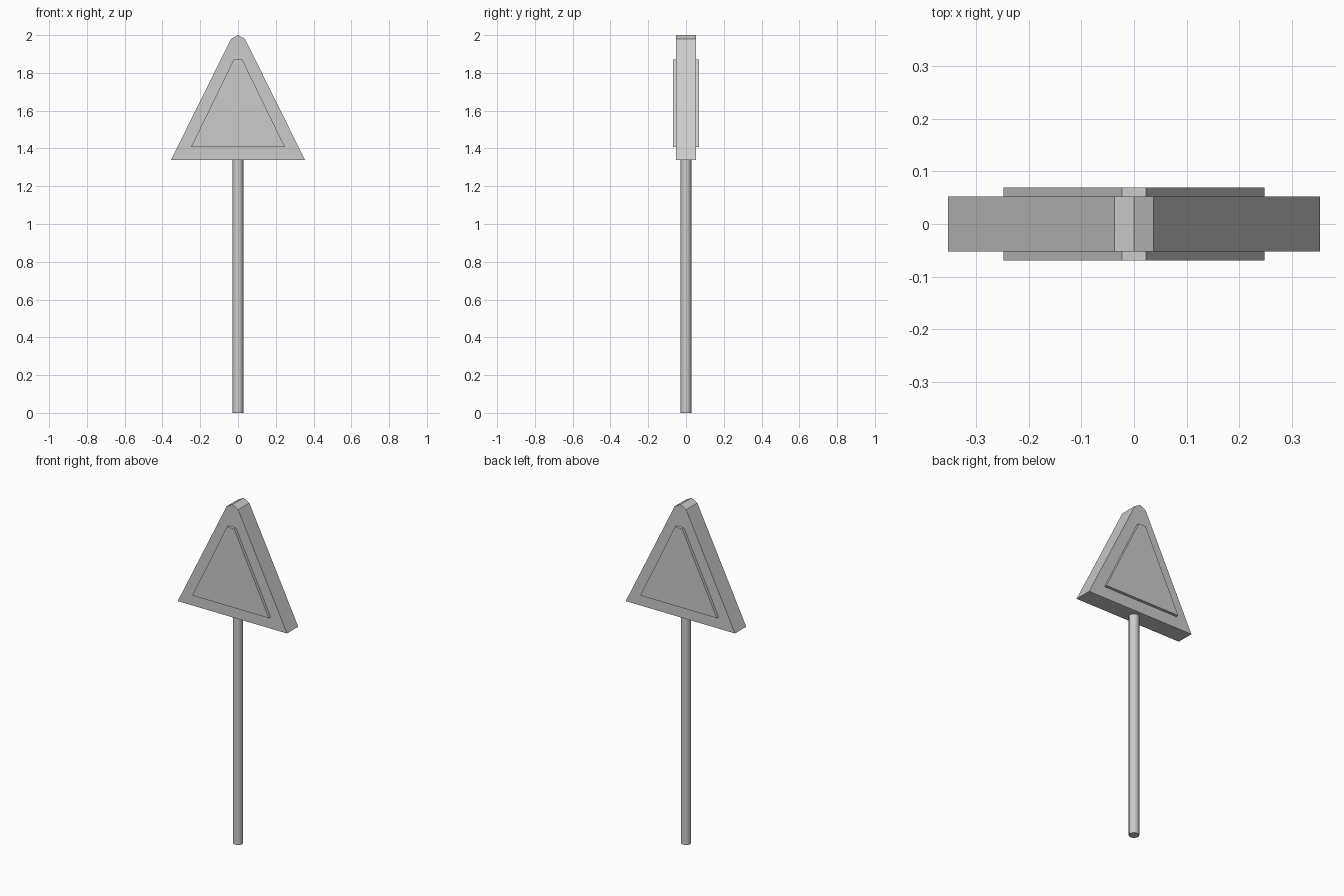
import bpy, bmesh

if "Cube" in bpy.data.objects:
    bpy.data.objects.remove(bpy.data.objects["Cube"])


def extrude_profile(name, pts, half_depth):
    """Solid prism from an XZ outline, centred on y = 0."""
    bm = bmesh.new()
    front = bm.faces.new([bm.verts.new((x, -half_depth, z)) for x, z in pts])
    ret = bmesh.ops.extrude_face_region(bm, geom=[front], use_keep_orig=True)
    verts = [g for g in ret["geom"] if isinstance(g, bmesh.types.BMVert)]
    bmesh.ops.translate(bm, verts=verts, vec=(0, 2 * half_depth, 0))
    bmesh.ops.recalc_face_normals(bm, faces=bm.faces)
    mesh = bpy.data.meshes.new(name)
    bm.to_mesh(mesh)
    bm.free()
    obj = bpy.data.objects.new(name, mesh)
    bpy.context.collection.objects.link(obj)
    return obj


# Triangular sign board with a blunted tip
extrude_profile("sign_board", [(-0.354, 1.34), (0.354, 1.34), (0.037, 1.98),
                               (0, 2.0), (-0.037, 1.98)], 0.052)

# Raised panels, one on each face of the board
panel = [(-0.248, 1.408), (0.248, 1.408), (0.023, 1.87), (-0.023, 1.87)]
for name, side in (("front_panel", -1), ("back_panel", 1)):
    obj = extrude_profile(name, panel, 0.0095)
    obj.location.y = side * 0.0595

# Round post
bpy.ops.mesh.primitive_cylinder_add(vertices=16, radius=0.028, depth=1.34,
                                    location=(0, 0, 0.67))
bpy.context.object.name = "post"
bpy.ops.object.shade_smooth_by_angle()
